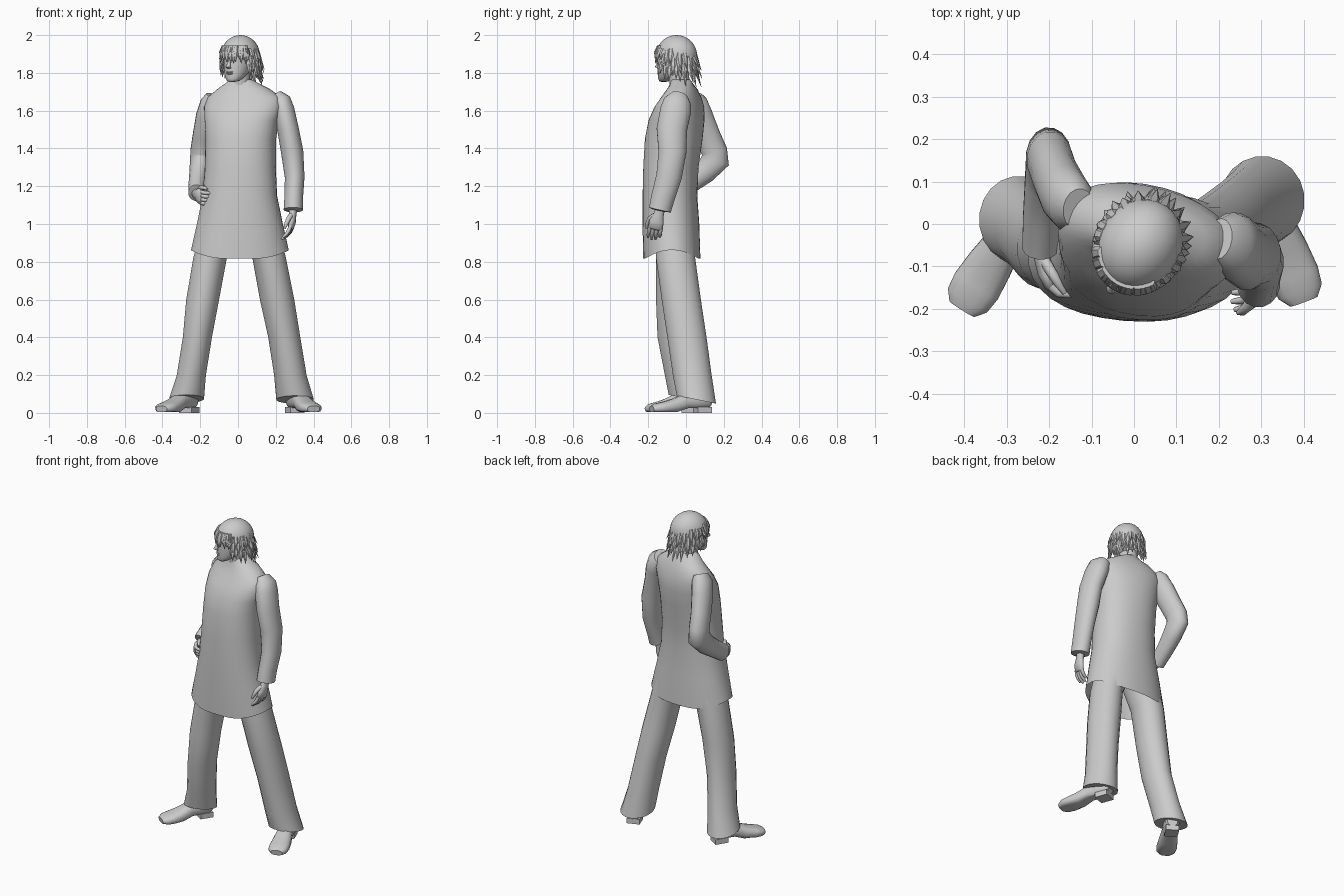
import bpy, bmesh, math, random
from mathutils import Vector, Matrix

if "Cube" in bpy.data.objects:
    bpy.data.objects.remove(bpy.data.objects["Cube"])

random.seed(4)
X, Y = Vector((1, 0, 0)), Vector((0, 1, 0))


def tube(bm, rows, flat=False, n=16, power=1.0, caps=(True, True), mat=Matrix()):
    """Loft elliptical rings; each row is x, y, z, radius a, radius b, optional turn."""
    pts = [Vector(r[:3]) for r in rows]
    rings = []
    for i, r in enumerate(rows):
        u, v = X, Y
        if not flat:
            t = Vector()
            if i:
                t += (pts[i] - pts[i - 1]).normalized()
            if i < len(pts) - 1:
                t += (pts[i + 1] - pts[i]).normalized()
            t.normalize()
            u = (X - t * X.dot(t)).normalized()
            v = t.cross(u)
        turn = Matrix.Rotation(math.radians(r[5] if len(r) > 5 else 0), 3, 'Z')
        ring = []
        for k in range(n):
            a = 2 * math.pi * (k + 0.5) / n
            c, s = (math.copysign(abs(w) ** power, w) for w in (math.cos(a), math.sin(a)))
            ring.append(bm.verts.new(mat @ (pts[i] + turn @ (u * c * r[3] + v * s * r[4]))))
        rings.append(ring)
    for p, q in zip(rings, rings[1:]):
        for k in range(n):
            bm.faces.new((p[k], p[(k + 1) % n], q[(k + 1) % n], q[k]))
    for use, ring in zip(caps, (rings[0], rings[-1])):
        if use:
            bm.faces.new(ring)


def make(name, bm, fix=None, subdiv=0, angle=50):
    for v in bm.verts:
        if fix:
            fix(v.co)
    bmesh.ops.recalc_face_normals(bm, faces=bm.faces)
    me = bpy.data.meshes.new(name)
    bm.to_mesh(me)
    bm.free()
    ob = bpy.data.objects.new(name, me)
    bpy.context.collection.objects.link(ob)
    bpy.ops.object.select_all(action='DESELECT')
    ob.select_set(True)
    bpy.context.view_layer.objects.active = ob
    bpy.ops.object.shade_smooth_by_angle(angle=math.radians(angle))
    if subdiv:
        ob.modifiers.new("round", 'SUBSURF').levels = subdiv
        ob.modifiers["round"].render_levels = subdiv
    return ob


def limb(name, rows, fix=None, **kw):
    bm = bmesh.new()
    tube(bm, rows, **kw)
    return make(name, bm, fix)


# Long coat, open at the wavy hem, chest twisted a little
def hem(co):
    if co.z < 0.9:
        co.z = 0.862 - 0.045 * min(1, abs(co.y + 0.075) / 0.14) ** 2


limb("coat", [
    (.01, -.075, .85, .26, .152, 0), (.01, -.08, 1.0, .228, .15, -2),
    (.01, -.085, 1.15, .197, .144, -4), (.012, -.08, 1.3, .188, .145, -7),
    (.015, -.065, 1.45, .187, .15, -10), (.02, -.05, 1.55, .198, .143, -12),
    (.03, -.035, 1.62, .213, .122, -14), (.035, -.025, 1.67, .2, .095, -14),
    (.03, -.02, 1.715, .14, .075, -12), (.02, -.025, 1.75, .08, .058, 0),
    (.015, -.028, 1.765, .058, .05, 0)], hem, flat=True, n=32, power=.9, caps=(False, True))

# Sleeves
limb("left_sleeve", [
    (.2, -.035, 1.675, .04, .05), (.225, -.045, 1.645, .058, .075), (.24, -.055, 1.6, .06, .083),
    (.265, -.075, 1.5, .058, .082), (.287, -.072, 1.38, .06, .075), (.3, -.09, 1.25, .053, .069),
    (.295, -.122, 1.14, .05, .064), (.293, -.138, 1.075, .052, .06), (.293, -.139, 1.07, .035, .04)])
limb("right_sleeve", [
    (-.13, .035, 1.675, .04, .05), (-.145, .045, 1.64, .055, .07), (-.165, .07, 1.57, .058, .074),
    (-.185, .112, 1.47, .055, .07), (-.198, .15, 1.385, .055, .07), (-.2, .155, 1.335, .055, .077),
    (-.205, .1, 1.275, .053, .062), (-.215, .02, 1.215, .047, .054), (-.22, -.055, 1.165, .044, .052),
    (-.22, -.058, 1.163, .03, .035)])


# Trousers, cuffs lower at the heel
def cuff(cy):
    def fix(co):
        if co.z < .1:
            co.z -= .2 * (co.y - cy)
    return fix


limb("left_trouser_leg", [
    (.1, -.06, 1.0, .11, .11), (.165, -.055, .82, .09, .105), (.207, -.025, .6, .092, .105),
    (.245, .005, .4, .086, .105), (.277, .033, .2, .087, .104), (.302, .055, .07, .1, .105)],
    cuff(.055), flat=True, n=20)
limb("right_trouser_leg", [
    (-.08, -.06, 1.0, .11, .11), (-.148, -.055, .82, .09, .105), (-.187, -.06, .6, .088, .1),
    (-.215, -.052, .4, .078, .1), (-.247, -.015, .2, .078, .098), (-.272, .01, .075, .093, .103)],
    cuff(.01), flat=True, n=20)


# Shoes: lofted upper with a flattened sole and a heel block
def shoe(name, heel, toe):
    d = Vector((toe[0] - heel[0], toe[1] - heel[1], 0))
    turn = math.atan2(d.x, -d.y)
    m = Matrix.Translation((*heel, 0)) @ Matrix.Rotation(turn, 4, 'Z')
    bm = bmesh.new()
    k = d.length / .325
    tube(bm, [(0, -s * k, z, w, h) for s, z, w, h in (
        (0, .06, .03, .03), (.02, .065, .042, .045), (.08, .068, .046, .05), (.14, .06, .046, .042),
        (.2, .038, .055, .038), (.26, .028, .06, .031), (.3, .024, .055, .026),
        (.325, .02, .035, .017))], mat=m, power=.8)
    for v in bm.verts:
        s = -(m.inverted() @ v.co).y / k
        v.co.z = max(v.co.z, .004 if s > .17 else .026)
    bmesh.ops.create_cube(bm, size=1, matrix=m @ Matrix.Translation((0, -.045, .016))
                          @ Matrix.Diagonal((.078, .08, .032, 1)))
    make(name, bm, angle=40)


shoe("left_shoe", (.285, .13), (.4, -.182))
shoe("right_shoe", (-.235, .07), (-.405, -.2))


# Hands: local x to the thumb, y out of the palm, z along the fingers
def hand(name, wrist, direction, palm, curl):
    z = Vector(direction).normalized()
    y = Vector(palm)
    y = (y - z * y.dot(z)).normalized()
    x = y.cross(z)
    if x.dot(Vector((0, -1, 1))) < 0:
        x = -x
    m = Matrix((x, y, z)).transposed().to_4x4()
    m.translation = Vector(wrist)
    bm = bmesh.new()
    tube(bm, [(0, 0, -.02, .026, .022), (0, 0, .015, .028, .02), (.002, 0, .05, .04, .02),
              (0, .003, .085, .039, .015), (0, .004, .092, .032, .008)], n=12, mat=m)
    for i in range(4):
        px, ln = .03 - .02 * i, (.075, .085, .08, .062)[i]
        p, a, rows = Vector((px, .003, .08)), 0, []
        for r in (.0105, .0105, .0095, .006):
            rows.append((*p, r, r))
            a += curl * (1 + .12 * i)
            p += Vector((0, math.sin(a), math.cos(a))) * ln / 3
        tube(bm, rows, n=8, mat=m)
    tube(bm, [(.02, .005, .02, .014, .014), (.044, .014, .045, .013, .013),
              (.05, .024, .075, .011, .011), (.048, .032, .1, .006, .006)], n=8, mat=m)
    make(name, bm)


hand("left_hand", (.29, -.142, 1.06), (-.08, -.25, -1), (-1, .1, 0), .25)
hand("right_hand", (-.22, -.065, 1.16), (.25, -1, -.25), (1, .2, 0), .6)

# Neck and head, head turned toward the right shoulder
limb("neck", [(.015, -.025, 1.7, .06, .058), (.012, -.035, 1.76, .052, .054),
              (.01, -.04, 1.84, .052, .055)], flat=True)
H = Matrix.Translation((.012, -.052, 0)) @ Matrix.Rotation(math.radians(-33), 4, 'Z')
bm = bmesh.new()
tube(bm, [(0, -.08, 1.752, .018, .016), (0, -.07, 1.758, .035, .034), (0, -.052, 1.778, .053, .055),
          (0, -.032, 1.81, .066, .076), (0, -.018, 1.85, .075, .091), (0, -.012, 1.872, .076, .094),
          (0, -.01, 1.9, .08, .099), (0, -.002, 1.95, .072, .09), (0, 0, 1.98, .04, .05)],
     flat=True, n=20, mat=H)
make("head", bm, subdiv=1)

bm = bmesh.new()
tube(bm, [(0, -.1, 1.868, .006, .006), (0, -.112, 1.848, .009, .01), (0, -.118, 1.832, .014, .014),
          (0, -.108, 1.824, .01, .01)], flat=True, n=8, mat=H)
make("nose", bm)
bm = bmesh.new()
for z in (1.805, 1.796):
    bmesh.ops.create_uvsphere(bm, u_segments=10, v_segments=6, radius=1,
                              matrix=H @ Matrix.Translation((0, -.101, z)) @ Matrix.Diagonal((.022, .009, .005, 1)))
make("lips", bm)

# Hair cap: ellipsoid with the face opening cut away
bm = bmesh.new()
bmesh.ops.create_uvsphere(bm, u_segments=28, v_segments=18, radius=1)
bmesh.ops.delete(bm, geom=[f for f in bm.faces if f.calc_center_median().z <
                           (.35 if f.calc_center_median().y < -.3 else -.85)], context='FACES')
bm.transform(H @ Matrix.Translation((0, .002, 1.892)) @ Matrix.Diagonal((.099, .113, .108, 1)))
make("hair_cap", bm)

# Hair locks: layered tapering strands, short fringe in front, flared at the nape
bm = bmesh.new()
for layer, count in enumerate((26, 24, 20)):
    for i in range(count):
        a = 2 * math.pi * (i + .5 * layer + random.uniform(-.2, .2)) / count
        c, s = math.cos(a), math.sin(a)
        back = (s + 1) / 2
        fringe = s < -.6
        tip = (1.865 if fringe else 1.82 - .085 * back) + .035 * layer * (0 if fringe else 1)
        tip += random.uniform(-.015, .015)
        top = 1.945 if fringe else 1.87 + .03 * layer
        flare = 1.02 if fringe else 1.0 + .3 * back * random.uniform(.5, 1)
        w = .016
        rows = []
        for z, k, r in ((top, .86, w * .8), (top * .55 + tip * .45, 1.0, w), (tip, flare, .001)):
            rows.append((c * .1 * k, s * .112 * k, z, .009 if r > .01 else r, r, math.degrees(a)))
        tube(bm, rows, flat=True, n=6, mat=H)
make("hair_locks", bm, angle=35)
